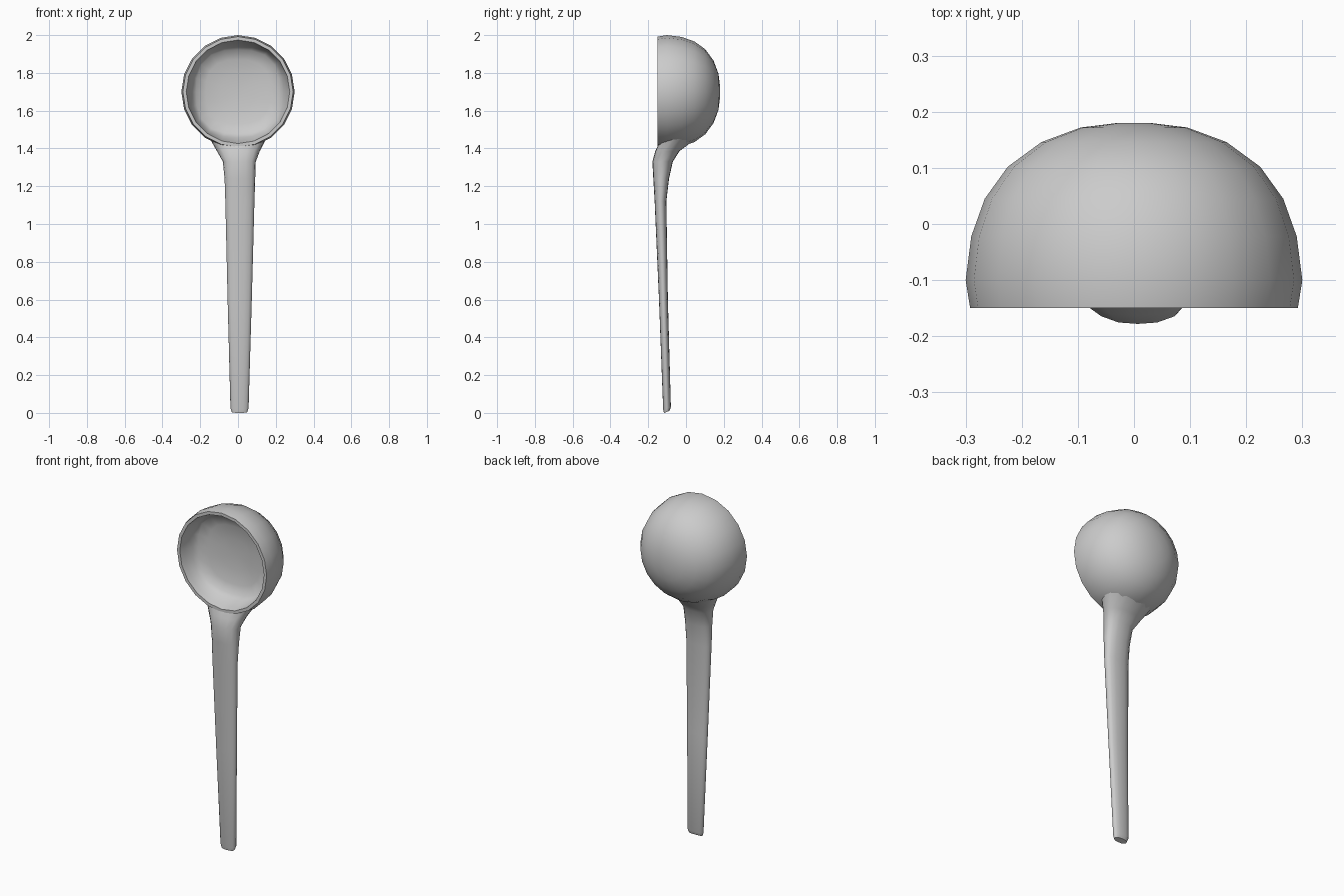
import bpy, bmesh
from math import sin, cos, pi, sqrt, radians

if "Cube" in bpy.data.objects:
    bpy.data.objects.remove(bpy.data.objects["Cube"])

ZC = 1.70  # height of the bowl centre


def loft(name, rings):
    """Skin a list of equal-sized point rings and cap both ends."""
    bm = bmesh.new()
    rows = [[bm.verts.new(p) for p in ring] for ring in rings]
    n = len(rows[0])
    for a, b in zip(rows, rows[1:]):
        for i in range(n):
            j = (i + 1) % n
            bm.faces.new((a[i], a[j], b[j], b[i]))
    bm.faces.new(rows[0])
    bm.faces.new(rows[-1])
    bmesh.ops.recalc_face_normals(bm, faces=bm.faces)
    me = bpy.data.meshes.new(name)
    bm.to_mesh(me)
    bm.free()
    ob = bpy.data.objects.new(name, me)
    bpy.context.collection.objects.link(ob)
    bpy.ops.object.select_all(action='DESELECT')
    ob.select_set(True)
    bpy.context.view_layer.objects.active = ob
    bpy.ops.object.shade_smooth_by_angle(angle=radians(45))
    return ob


def unit_ring(count, n):
    """Superellipse: n = 2 is round, larger is squarer."""
    pts = []
    for i in range(count):
        c, s = cos(2 * pi * i / count), sin(2 * pi * i / count)
        f = (abs(c) ** n + abs(s) ** n) ** (-1 / n)
        pts.append((c * f, s * f))
    return pts


# Bowl: (radius, y, squareness) from the back of the dome over the rim to the floor
outer = [(0.03, 0.18, 2), (0.095, 0.172, 2), (0.165, 0.146, 2), (0.225, 0.102, 2),
         (0.266, 0.045, 2), (0.29, -0.022, 2), (0.30, -0.10, 2), (0.292, -0.15, 2)]
inner = [(0.274, -0.15, 2), (0.262, -0.12, 2.2), (0.242, -0.075, 2.5), (0.222, -0.052, 2.7),
         (0.17, -0.035, 2.7), (0.09, -0.025, 2.5), (0.03, -0.022, 2)]
loft("bowl", [[(r * u, y, ZC + r * v) for u, v in unit_ring(20, n)]
              for r, y, n in outer + inner])


def bowl_underside(x, y):
    """Height of the lower bowl wall, slightly inside the surface."""
    for (r0, y0, _), (r1, y1, _) in zip(outer, outer[1:]):
        if y1 <= y <= y0:
            r = r0 + (r1 - r0) * (y0 - y) / (y0 - y1) - 0.01
            return ZC - sqrt(r * r - x * x)


# Handle: (z, x centre, half width, front y, back y), flaring into the bowl
sections = [(0.0, 0.008, 0.041, -0.117, -0.088), (0.02, 0.008, 0.048, -0.121, -0.08),
            (0.6, 0.009, 0.064, -0.143, -0.096), (1.12, 0.01, 0.077, -0.166, -0.104),
            (1.24, 0.01, 0.081, -0.173, -0.09), (1.33, 0.007, 0.087, -0.178, -0.07),
            (1.385, 0.002, 0.113, -0.163, -0.035), (None, 0.0, 0.155, -0.148, 0.04)]
rings = []
for z, xc, hw, yf, yb in sections:
    ring = []
    for u, v in unit_ring(16, 2.4):
        x, y = xc + hw * u, (yf + yb) / 2 + (yb - yf) / 2 * v
        # the last ring follows the bowl; the lowest end slopes slightly
        zz = bowl_underside(x, y) if z is None else z
        if z is not None and z < 0.1:
            zz += 0.005 * (1 + v)
        ring.append((x, y, zz))
    rings.append(ring)
loft("handle", rings)
